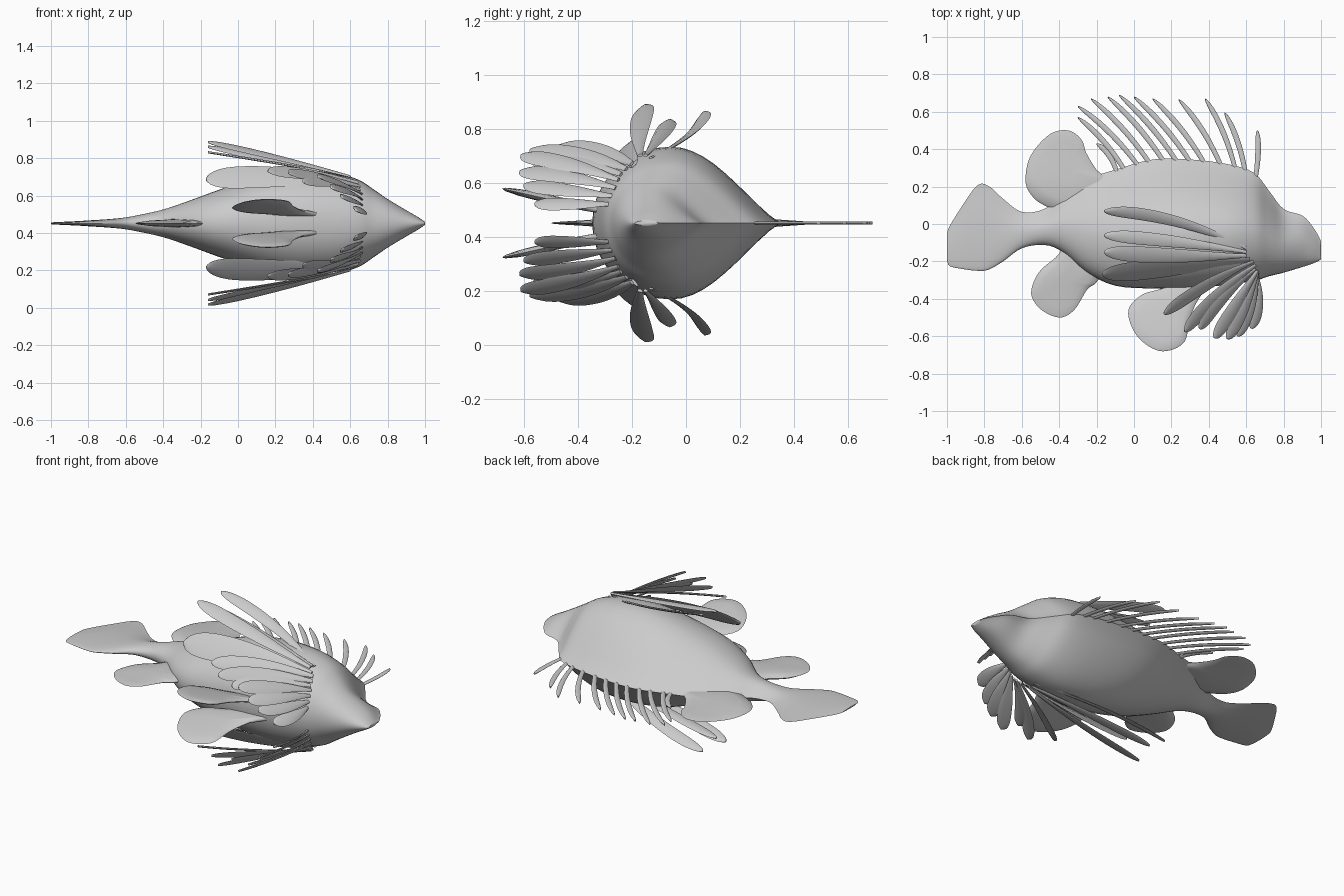
import bpy
from math import sin, cos, pi
from mathutils import Vector

if "Cube" in bpy.data.objects:
    bpy.data.objects.remove(bpy.data.objects["Cube"])

ZC = 0.452  # symmetry plane of the fish (it lies on its side)


def make(name, verts, faces):
    me = bpy.data.meshes.new(name)
    me.from_pydata([tuple(v) for v in verts], [], faces)
    ob = bpy.data.objects.new(name, me)
    bpy.context.collection.objects.link(ob)
    bpy.context.view_layer.objects.active = ob
    ob.select_set(True)
    bpy.ops.object.mode_set(mode='EDIT')
    bpy.ops.mesh.select_all(action='SELECT')
    bpy.ops.mesh.normals_make_consistent(inside=False)
    bpy.ops.object.mode_set(mode='OBJECT')
    bpy.ops.object.shade_smooth_by_angle(angle=1.0)
    ob.select_set(False)
    return ob


def spline(pts, n, closed=False):
    """Catmull-Rom resampling of tuples of any length."""
    out, m = [], len(pts)
    get = (lambda i: pts[i % m]) if closed else (lambda i: pts[max(0, min(m - 1, i))])
    for i in range(m if closed else m - 1):
        a, b, c, d = (get(i + k) for k in (-1, 0, 1, 2))
        for j in range(n):
            t = j / n
            out.append([0.5 * (2 * q + (r - p) * t + (2 * p - 5 * q + 4 * r - s) * t * t
                               + (3 * q - p - 3 * r + s) * t ** 3)
                        for p, q, r, s in zip(a, b, c, d)])
    if not closed:
        out.append(list(pts[-1]))
    return out


def loft(name, rings):
    n = len(rings[0])
    verts = [v for r in rings for v in r]
    faces = [(i * n + j, i * n + (j + 1) % n, (i + 1) * n + (j + 1) % n, (i + 1) * n + j)
             for i in range(len(rings) - 1) for j in range(n)]
    faces += [tuple(range(n)), tuple(range(len(verts) - n, len(verts)))]
    return make(name, verts, faces)


def lens_fin(name, outline, thick, place):
    """Closed rounded outline, thickest in the middle."""
    pts = spline(outline, 5, True)
    n = len(pts)
    cx, cy = sum(p[0] for p in pts) / n, sum(p[1] for p in pts) / n
    rings = [[place(cx + (x - cx) * s, cy + (y - cy) * s, z * thick) for x, y in pts]
             for s, z in ((.3, 1), (.7, .8), (.94, .4), (1, 0), (.94, -.4), (.7, -.8), (.3, -1))]
    return loft(name, rings)


def ray(name, base, tip, width_dir, width, bend, thick=.006, root=.25, peak=.75):
    """Paddle-shaped fin ray from base to tip, bowed along bend."""
    base, tip, bend = Vector(base), Vector(tip), Vector(bend)
    ax = (tip - base).normalized()
    w = Vector(width_dir)
    w = (w - ax * w.dot(ax)).normalized()
    nrm = ax.cross(w)
    rings = []
    for i in range(21):
        t = 1 - (1 - i / 20) ** 1.6
        if t < peak:
            k = root + (1 - root) * sin(pi / 2 * t / peak) ** 1.2
        else:
            k = max(.1, (1 - ((t - peak) / (1 - peak)) ** 2.5) ** .5)
        c = base.lerp(tip, t) + bend * 4 * t * (1 - t)
        rings.append([c + w * cos(a) * width / 2 * k + nrm * sin(a) * thick
                      for a in (2 * pi * j / 8 for j in range(8))])
    return loft(name, rings)


# body and tail: x, top, bottom, half width
stations = [(1, -.09, -.19, .008), (.96, -.02, -.21, .035), (.9, .045, -.23, .07),
            (.8, .08, -.26, .13), (.72, .18, -.28, .185), (.64, .275, -.305, .235),
            (.5, .32, -.325, .275), (.3, .345, -.345, .28), (.1, .345, -.345, .245),
            (-.1, .29, -.33, .18), (-.25, .24, -.26, .125), (-.38, .16, -.15, .08),
            (-.48, .08, -.112, .055), (-.6, .065, -.13, .032), (-.7, .135, -.2, .022),
            (-.78, .205, -.245, .017), (-.84, .205, -.25, .013), (-.92, .095, -.24, .009),
            (-.985, -.01, -.225, .006), (-1, -.05, -.19, .004)]
rings = []
for x, top, bot, half in spline(stations, 4):
    mid = top * .42 + bot * .58
    right = []
    for j in range(11):   # keel-like back
        t = 1 - j / 10
        right.append((mid + (top - mid) * t, half * max(0, cos(t * pi / 2)) ** 1.2))
    for j in range(1, 10):  # rounder belly
        a = j / 9 * pi / 2
        right.append((mid + (bot - mid) * sin(a), half * max(0, cos(a)) ** .95))
    ring = right + [(y, -z) for y, z in right[-2:0:-1]]
    rings.append([(x, y, ZC + z) for y, z in ring])
loft("body", rings)

# soft dorsal fin and anal fin in the symmetry plane, thinner away from the body
flat = lambda x, y, z: (x, y, ZC + z * max(.3, 1.6 - 3.2 * abs(y)))
lens_fin("soft_dorsal_fin", [(-.12, .2), (-.2, .29), (-.255, .38), (-.28, .45), (-.35, .5), (-.45, .48),
                             (-.55, .37), (-.58, .25), (-.56, .17), (-.48, .1), (-.3, .05)], .026, flat)
lens_fin("anal_fin", [(-.15, -.2), (-.2, -.31), (-.25, -.35), (-.32, -.46), (-.4, -.5), (-.5, -.455),
                      (-.55, -.37), (-.51, -.26), (-.42, -.18), (-.33, -.1)], .026, flat)

# dorsal spines: base x, tip x, tip y
spines = [(.65, .66, .5), (.6, .485, .595), (.54, .38, .67), (.47, .24, .665), (.39, .1, .67),
          (.32, .0, .68), (.25, -.08, .69), (.18, -.14, .68), (.1, -.23, .67),
          (.03, -.3, .63), (-.04, -.3, .57), (-.09, -.2, .43)]
for i, (bx, tx, ty) in enumerate(spines):
    by = .25 if bx > .58 else .3 if bx > -.02 else .27
    ray(f"dorsal_spine_{i}", (bx, by, ZC), (tx, ty, ZC), (1, .4, 0), .03,
        (.012, .016, 0) if i else (.008, 0, 0), .006, .8, .6)

# pectoral rays: base, tip (z measured from the symmetry plane), width direction, width
fan, under = (0, -.65, -.75), (.75, -.2, -.6)
pectoral = [
    ((.6, -.13, .24), (-.16, .07, .41), (0, 1, .45), .07, (0, .045, .004)),
    ((.6, -.15, .25), (-.16, -.06, .38), (0, 1, .1), .07, (0, .01, .004)),
    ((.6, -.17, .25), (-.16, -.15, .435), (0, .8, .3), .09, (0, -.01, .006)),
    ((.62, -.19, .22), (-.17, -.27, .235), fan, .155, (0, 0, .02)),
    ((.64, -.2, .22), (.16, -.48, .28), under, .09, (0, .02, .01)),
    ((.65, -.22, .2), (.27, -.575, .27), under, .09, (-.01, .02, .01)),
    ((.65, -.24, .18), (.35, -.56, .22), under, .085, (-.02, .01, .02)),
    ((.66, -.25, .16), (.43, -.61, .25), under, .085, (0, 0, .01)),
    ((.66, -.26, .13), (.5, -.615, .19), under, .085, (.01, 0, .01)),
    ((.66, -.27, .1), (.555, -.6, .14), under, .08, (.015, 0, 0)),
    ((.66, -.28, .07), (.63, -.56, .07), under, .075, (.02, 0, 0)),
]
for label, s in (("left", 1), ("right", -1)):
    m = lambda v: (v[0], v[1], v[2] * s)
    p = lambda v: (v[0], v[1], ZC + v[2] * s)
    for i, (b, t, w, width, bend) in enumerate(pectoral):
        ray(f"{label}_pectoral_ray_{i}", p(b), p(t), m(w), width, m(bend))
    # pelvic fin leaning outwards
    lens_fin(f"{label}_pelvic_fin",
             [(.46, -.29), (.36, -.38), (.3, -.5), (.27, -.63), (.17, -.68), (.08, -.655),
              (.0, -.575), (-.03, -.46), (.04, -.38), (.15, -.345), (.3, -.29)], .016,
             lambda x, y, z: (x, y, ZC + s * (.05 + (-.33 - y) * .22 + z)))
